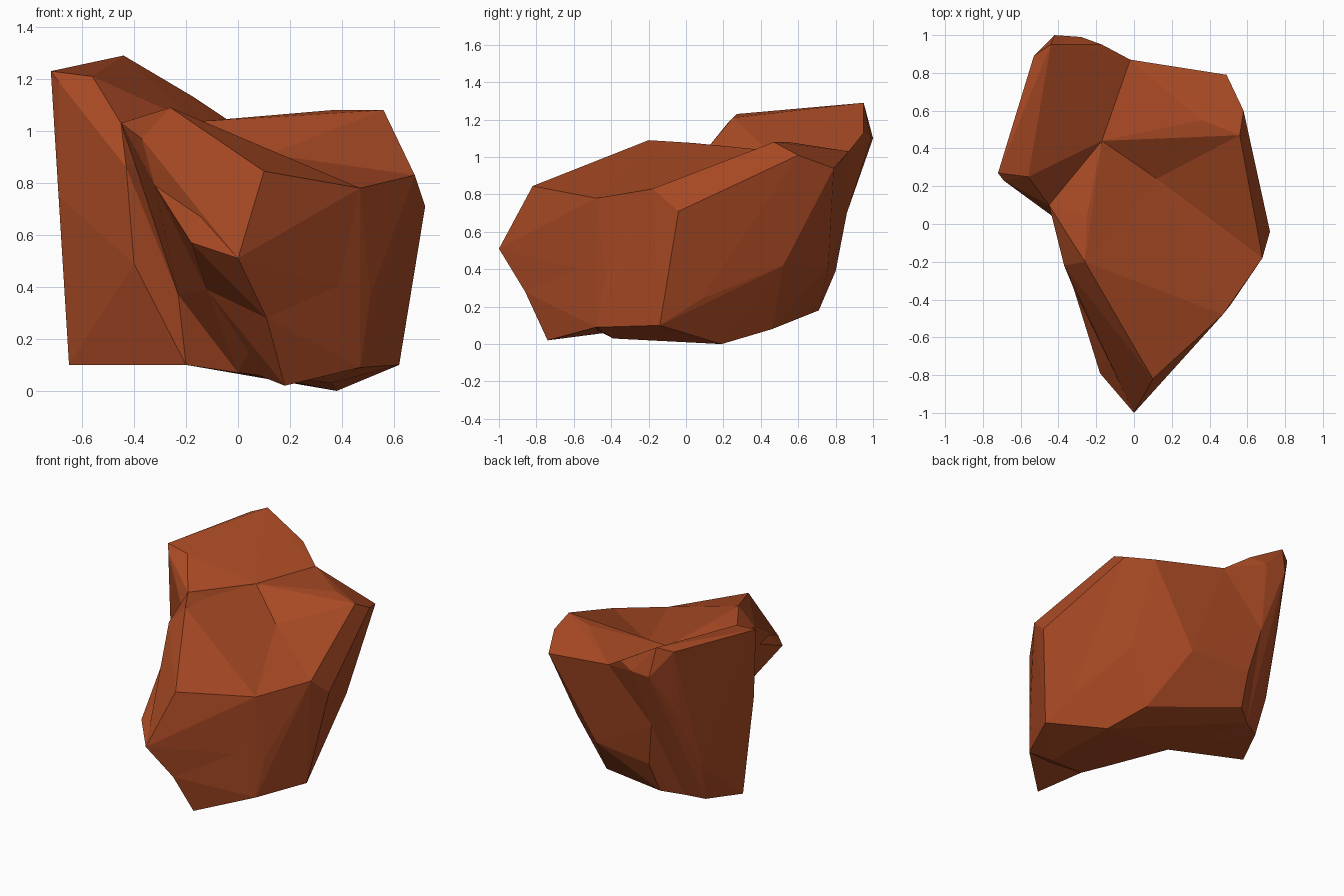
import bpy, bmesh

if "Cube" in bpy.data.objects:
    bpy.data.objects.remove(bpy.data.objects["Cube"])

stone = bpy.data.materials.new("rust_brown_stone")
stone.diffuse_color = (0.40, 0.069, 0.018, 1)
stone.use_nodes = True
stone.node_tree.nodes["Principled BSDF"].inputs["Base Color"].default_value = stone.diffuse_color


def chunk(name, points):
    """One faceted convex lump of rock wrapped around its corner points."""
    bm = bmesh.new()
    for p in points:
        bm.verts.new(p)
    bmesh.ops.convex_hull(bm, input=list(bm.verts))
    loose = [v for v in bm.verts if not v.link_faces]
    bmesh.ops.delete(bm, geom=loose, context='VERTS')
    bmesh.ops.recalc_face_normals(bm, faces=list(bm.faces))
    me = bpy.data.meshes.new(name)
    bm.to_mesh(me)
    bm.free()
    me.materials.append(stone)
    ob = bpy.data.objects.new(name, me)
    bpy.context.collection.objects.link(ob)
    return ob


# corners shared where the lumps grow into each other: top
hollow = (0.12, 0.24, 0.91)
saddle = (-0.17, 0.44, 1.035)
shoulder = (-0.45, 0.10, 1.03)
crest = (-0.26, -0.20, 1.09)
crest_back = (-0.25, 0.04, 1.075)
brow = (-0.37, -0.22, 0.97)
front_rim = (0.47, -0.48, 0.78)
right_rim = (0.68, -0.18, 0.83)
right_bulge = (0.72, -0.04, 0.71)
back_rim = (0.56, 0.47, 1.08)
back_bevel = (0.58, 0.60, 1.01)
back_corner = (0.49, 0.79, 0.94)
notch_top = (-0.02, 0.87, 1.03)
# nose and cleft
nose = (0, -1, 0.51)
notch = (-0.14, -0.69, 0.68)
cheek = (-0.32, -0.34, 0.79)
cleft = (-0.12, -0.45, 0.39)
cleft_deep = (-0.23, 0.10, 0.37)
chin = (0.11, -0.86, 0.28)
front_belly = (0.51, -0.43, 0.37)
# foot and back
foot_front = (0.47, -0.48, 0.09)
foot_arch = (0.08, -0.43, 0.06)
foot_right = (0.62, -0.14, 0.10)
foot_low = (0.38, 0.19, 0.0)
foot_back = (0.28, 0.46, 0.08)
foot_left = (-0.20, 0.10, 0.10)
foot_cleft = (0, -0.28, 0.07)
flank = (0.58, 0.08, 0.24)
back_flank = (0.46, 0.52, 0.42)
groove = [(-0.34, 0.86, 0.70), (-0.45, 0.65, 0.37), (-0.42, 0.62, 0.15)]

# upper front lump
chunk("front_boulder", [
    nose, (0.10, -0.82, 0.845), front_rim, hollow,
    crest, crest_back, brow, notch, cheek, front_belly])

# overhanging lip of the nose
chunk("nose_lip", [
    nose, notch, (-0.18, -0.79, 0.57), cheek, cleft, chin, front_belly])

# pointed toe under the nose
chunk("front_toe", [
    chin, (0.18, -0.74, 0.02), foot_front, foot_arch, cleft, front_belly])

# lower front, set back under the nose
chunk("front_base", [
    cheek, cleft, cleft_deep, chin, front_belly, front_rim, right_rim, hollow,
    right_bulge, foot_right, foot_low, foot_back, foot_cleft, flank,
    (0.36, -0.39, 0.03), foot_arch, foot_front])

# floor of the cleft between nose and slab
chunk("cleft_base", [cleft_deep, foot_cleft, foot_left, foot_low, foot_back])

# ridge running from the crest back to the saddle
chunk("top_ridge", [
    crest, crest_back, shoulder, brow, saddle, hollow, cheek, cleft_deep])

# rear lump, rising behind the hollow
chunk("back_boulder", groove + [
    hollow, saddle, back_rim, back_bevel, back_corner, notch_top,
    (0.36, 0.55, 1.08), back_flank, (0.15, 0.76, 0.41), (-0.28, 0.80, 0.39),
    (-0.30, 0.71, 0.18), foot_low, foot_back, foot_left])

# right side lump, closing the hollow
chunk("right_boulder", [
    hollow, right_rim, right_bulge, back_rim, back_bevel, back_corner,
    foot_right, flank, back_flank, foot_low, foot_back])

# tall slab leaning on the left
chunk("left_slab", groove + [
    saddle, shoulder, notch_top, foot_left, cleft_deep,
    (-0.72, 0.27, 1.23), (-0.69, 0.23, 1.19), (-0.56, 0.25, 1.21),
    (-0.53, 0.89, 1.26), (-0.44, 0.95, 1.29), (-0.42, 1.0, 1.10),
    (-0.28, 0.99, 1.10), (-0.17, 0.95, 1.13), (-0.32, 0.90, 0.87),
    (-0.43, 0.04, 0.86), (-0.40, 0.04, 0.49), (-0.68, 0.24, 0.98),
    (-0.69, 0.25, 0.75), (-0.67, 0.28, 0.46), (-0.65, 0.31, 0.10),
    (-0.54, 0.56, 0.13), (-0.57, 0.63, 0.38), (-0.52, 0.80, 0.78)])
